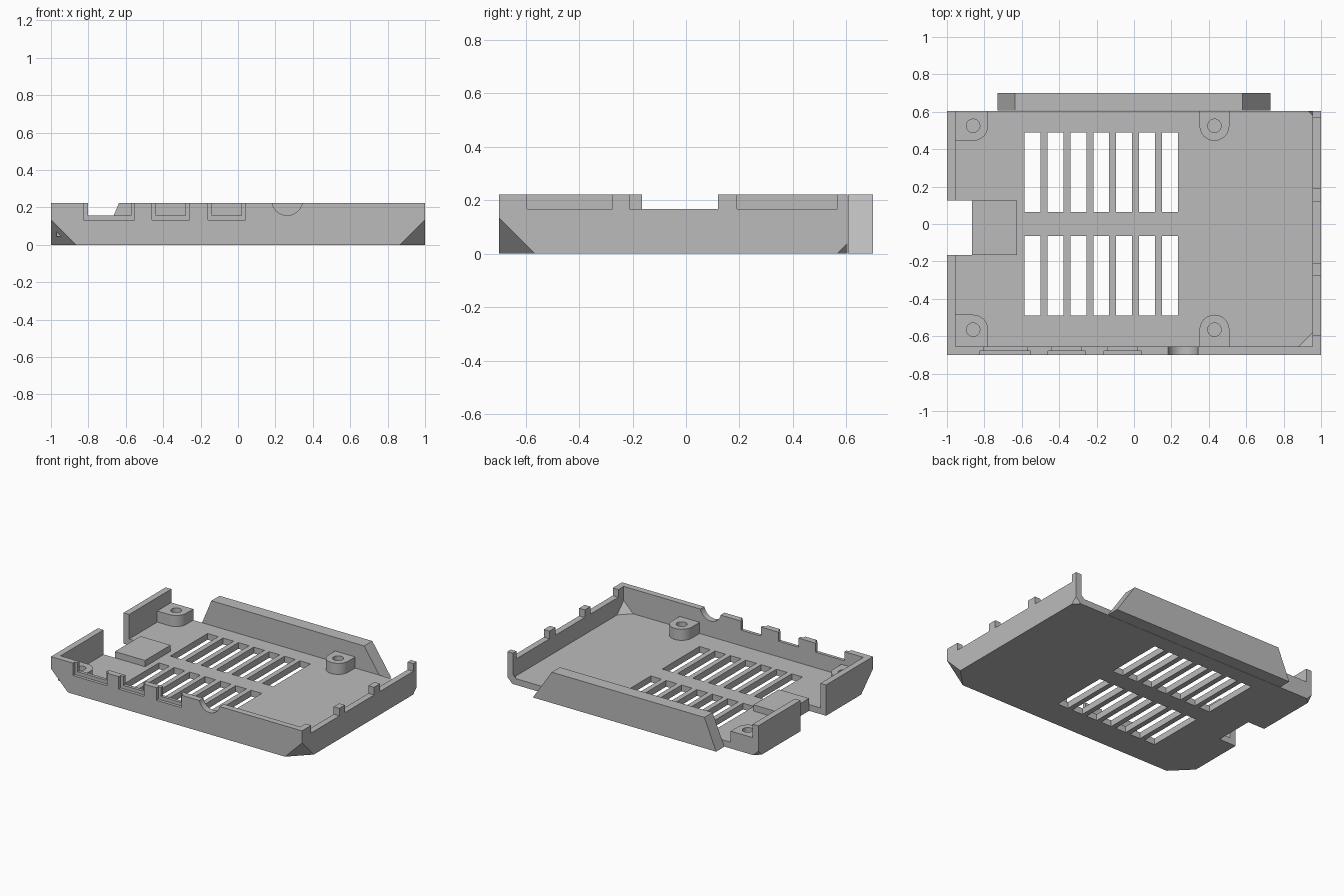
import bpy, bmesh, math
from mathutils import Vector

if "Cube" in bpy.data.objects:
    bpy.data.objects.remove(bpy.data.objects["Cube"])

GREY = (0.5, 0.5, 0.5, 1.0)
mat = bpy.data.materials.new("grey plastic")
mat.use_nodes = True
mat.diffuse_color = GREY
mat.node_tree.nodes["Principled BSDF"].inputs["Base Color"].default_value = GREY

TOP, FLOOR, BACK, WALL = 0.222, 0.045, 0.605, 0.045


def finish(name, bm):
    bmesh.ops.recalc_face_normals(bm, faces=bm.faces)
    mesh = bpy.data.meshes.new(name)
    bm.to_mesh(mesh)
    bm.free()
    mesh.materials.append(mat)
    ob = bpy.data.objects.new(name, mesh)
    bpy.context.collection.objects.link(ob)
    return ob


def prism(name, points, vector):
    """Extrude a closed 3D outline along a vector."""
    bm = bmesh.new()
    face = bm.faces.new([bm.verts.new(p) for p in points])
    new = bmesh.ops.extrude_face_region(bm, geom=[face], use_keep_orig=True)["geom"]
    bmesh.ops.translate(bm, vec=vector, verts=[v for v in new if isinstance(v, bmesh.types.BMVert)])
    return finish(name, bm)


def box(name, x, y, z):
    outline = [(x[0], y[0], z[0]), (x[1], y[0], z[0]), (x[1], y[1], z[0]), (x[0], y[1], z[0])]
    return prism(name, outline, (0, 0, z[1] - z[0]))


def cylinder(name, centre, radius, vector, segments=40):
    """Cylinder along z or y, given by its extrusion vector."""
    upright = vector[2] != 0
    points = []
    for i in range(segments):
        a = math.tau * i / segments
        u, v = radius * math.cos(a), radius * math.sin(a)
        points.append(Vector(centre) + Vector((u, v, 0) if upright else (u, 0, v)))
    return prism(name, points, vector)


def slice_off(bm, point, normal):
    cut = bmesh.ops.bisect_plane(bm, geom=bm.verts[:] + bm.edges[:] + bm.faces[:],
                                 plane_co=point, plane_no=normal, clear_outer=True)
    edges = [e for e in cut["geom_cut"] if isinstance(e, bmesh.types.BMEdge)]
    bmesh.ops.edgeloop_fill(bm, edges=edges)


def chamfered_box(name, hx, hy, z0, z1, leg, back=None):
    """Box whose four bottom corners are cut off diagonally."""
    bm = bmesh.new()
    bmesh.ops.create_cube(bm, size=1)
    for v in bm.verts:
        v.co = (v.co.x * 2 * hx, v.co.y * 2 * hy, z0 if v.co.z < 0 else z1)
    for sx in (-1, 1):
        for sy in (-1, 1):
            slice_off(bm, (sx * hx, sy * hy, z0 + leg), (sx, sy, -1))
    if back:
        slice_off(bm, (0, back, 0), (0, 1, 0))
    return finish(name, bm)


def subtract(target, cutter):
    mod = target.modifiers.new("cut", "BOOLEAN")
    mod.operation, mod.solver, mod.object = "DIFFERENCE", "EXACT", cutter
    bpy.context.view_layer.objects.active = target
    bpy.ops.object.modifier_apply(modifier=mod.name)
    bpy.data.objects.remove(cutter)


# Open tray with no back wall
tray = chamfered_box("tray", 1, 0.7, 0, TOP, 0.135, BACK)
subtract(tray, chamfered_box("cavity", 1 - WALL, 0.7 - WALL, FLOOR, 0.4, 0.075))

# Card opening through the wall and floor
subtract(tray, box("card_opening", (-1.1, -0.865), (-0.165, 0.125), (-0.1, 0.4)))

# Vent slots in two rows
for row in (-0.49, 0.065):
    for i in range(7):
        x = -0.585 + 0.1225 * i
        subtract(tray, box("vent", (x, x + 0.085), (row, row + 0.425), (-0.1, 0.1)))

# Stepped port notches in the front wall
for x0, x1 in ((-0.825, -0.553), (-0.46, -0.26), (-0.16, 0.04)):
    subtract(tray, box("port_recess", (x0, x1), (-0.8, -0.678), (0.132, 0.4)))
    subtract(tray, box("port", (x0 + 0.022, x1 - 0.02), (-0.75, -0.6), (0.157, 0.4)))

# Round jack notch
subtract(tray, cylinder("jack", (0.263, -0.8, 0.239), 0.082, (0, 0.2, 0)))

# Shallow side wall notches
for y0, y1 in ((-0.595, -0.275), (-0.212, 0.12), (0.19, 0.567)):
    subtract(tray, box("side_notch", (0.9, 1.1), (y0, y1), (0.167, 0.4)))

# Screw posts: the outer ones run into the side wall, the others are U-shaped
R = 0.08
parts = [tray]
for side, cy, end in (("front", -0.565, -0.665), ("back", 0.525, BACK)):
    s = 1 if end > 0 else -1
    for place, cx in (("right", -0.86), ("left", 0.43)):
        walled = place == "right"
        first = 90 if walled else 0
        pts = [(-0.97, end), (-0.97, cy - s * R)] if walled else [(cx - R, end)]
        for i in range(13):
            a = math.radians(first + (180 - first) * i / 12)
            pts.append((cx - R * math.cos(a), cy - s * R * math.sin(a)))
        pts.append((cx + R, end))
        post = prism(f"screw_post_{side}_{place}", [(x, y, FLOOR) for x, y in pts], (0, 0, 0.08))
        subtract(post, cylinder("hole", (cx, cy, FLOOR + 0.01), 0.036, (0, 0, 0.2), 24))
        parts.append(post)

# Raised pad beside the card opening
parts.append(box("card_pad", (-0.865, -0.625), (-0.165, 0.125), (FLOOR, 0.09)))

# Sloped-end back panel
panel = [(-0.73, 0.607, 0), (0.73, 0.607, 0), (0.58, 0.607, TOP), (-0.637, 0.607, TOP)]
parts.append(prism("back_panel", panel, (0, 0.093, 0)))

for ob in parts:
    bpy.ops.object.select_all(action="DESELECT")
    ob.select_set(True)
    bpy.context.view_layer.objects.active = ob
    bpy.ops.object.shade_smooth_by_angle(angle=math.radians(30))
